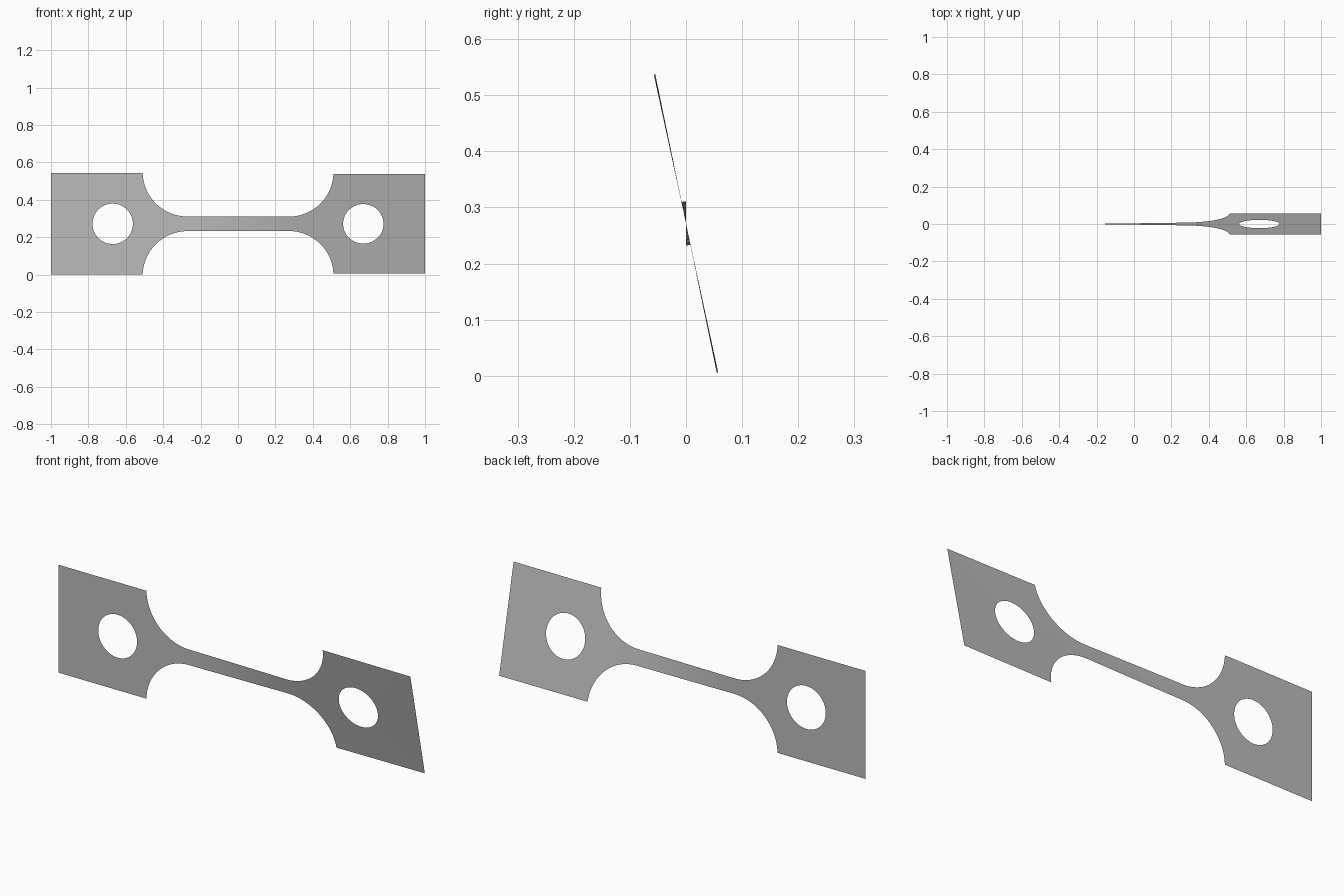
import bpy
import bmesh
from math import sin, cos, tan, atan2, acos, pi, radians

cube = bpy.data.objects.get("Cube")
if cube:
    bpy.data.objects.remove(cube, do_unlink=True)

HALF = 0.2715          # half height of the end plates
NECK_X = 0.27          # where the neck meets the fillets
FILLET = 0.24          # fillet radius
FILLET_Z = 0.279       # fillet centre height above the axis
HOLE_X, HOLE_R = 0.67, 0.108
ROWS, FILLET_STEPS, NECK_STEPS = 20, 24, 28
end_angle = acos((FILLET_Z - HALF) / FILLET)
PLATE_X = NECK_X + FILLET * sin(end_angle)


def twist(x):
    """Angle about the long axis: flat left plate, turned right plate."""
    if x < -0.25:
        return 0.0
    if x < 0.3:
        return radians(11.4) * (x + 0.25) / 0.55
    return radians(11.4 + 0.8 * (x - 0.3) / 0.7)


bm = bmesh.new()


def add_strip(a, b, closed=False):
    n = len(a)
    for i in range(n if closed else n - 1):
        j = (i + 1) % n
        bm.faces.new((a[i], b[i], b[j], a[j]))


# Neck and fillets: columns whose rows line up with the rays of the hole
inner = HOLE_X - PLATE_X
corner = atan2(HALF, inner)
rays = [corner * (2 * i / ROWS - 1) for i in range(ROWS + 1)]
levels = [tan(a) * inner / HALF for a in rays]

fillet = []
for i in range(1, FILLET_STEPS + 1):
    p = end_angle * i / FILLET_STEPS
    fillet.append((NECK_X + FILLET * sin(p), FILLET_Z - FILLET * cos(p)))
neck = [(NECK_X * (2 * i / NECK_STEPS - 1), FILLET_Z - FILLET)
        for i in range(NECK_STEPS + 1)]
profile = [(-x, h) for x, h in reversed(fillet)] + neck + fillet
columns = [[bm.verts.new((x, 0, h * t)) for t in levels] for x, h in profile]
for a, b in zip(columns, columns[1:]):
    add_strip(a, b)

# End plates: rings between the round hole and the rectangular outline
outer = 1 - HOLE_X
far = atan2(HALF, outer)


def spread(start, stop, count):
    return [start + (stop - start) * i / count for i in range(count)]


angles = ([pi + a for a in rays[:-1]] + spread(pi + corner, 2 * pi - far, 20)
          + spread(-far, far, 16) + spread(far, pi - corner, 20))
for side in (-1, 1):
    hole, edge = [], []
    for a in angles:
        c, s = cos(a), sin(a)
        reach_x = (outer if c > 0 else inner) / max(abs(c), 1e-6)
        reach = min(reach_x, HALF / max(abs(s), 1e-6))
        hole.append(bm.verts.new((side * (HOLE_X + HOLE_R * c), 0, HOLE_R * s)))
        edge.append(bm.verts.new((side * (HOLE_X + reach * c), 0, reach * s)))
    add_strip(hole, edge, closed=True)

bmesh.ops.remove_doubles(bm, verts=bm.verts[:], dist=0.0001)

# Turn the sheet about its axis and stand it on the ground
for v in bm.verts:
    a, z = twist(v.co.x), v.co.z
    v.co.y = -z * sin(a)
    v.co.z = HALF + z * cos(a)
bmesh.ops.recalc_face_normals(bm, faces=bm.faces[:])
bm.faces.ensure_lookup_table()
if bm.faces[0].normal.y > 0:
    bmesh.ops.reverse_faces(bm, faces=bm.faces[:])

mesh = bpy.data.meshes.new("twisted_test_strip")
bm.to_mesh(mesh)
bm.free()
strip = bpy.data.objects.new("twisted_test_strip", mesh)
bpy.context.collection.objects.link(strip)

# Plain grey metal
grey = bpy.data.materials.new("plain_grey")
grey.use_nodes = True
colour = (0.5, 0.5, 0.5, 1)
grey.diffuse_color = colour
grey.node_tree.nodes["Principled BSDF"].inputs["Base Color"].default_value = colour
mesh.materials.append(grey)

bpy.ops.object.select_all(action="DESELECT")
strip.select_set(True)
bpy.context.view_layer.objects.active = strip
bpy.ops.object.shade_smooth_by_angle()
